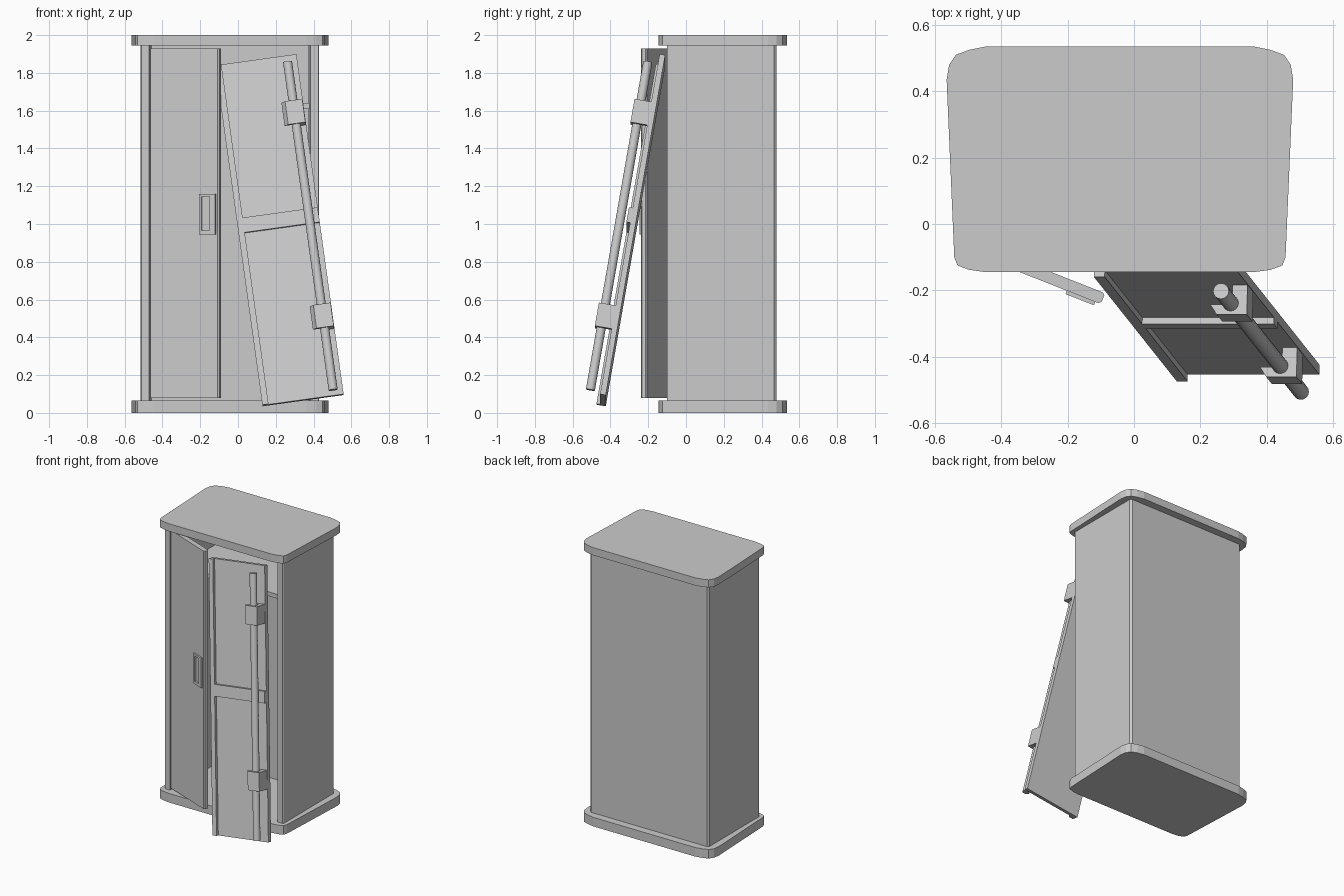
import bpy, bmesh, math
from mathutils import Matrix, Vector

if "Cube" in bpy.data.objects:
    bpy.data.objects.remove(bpy.data.objects["Cube"])

CX = -0.0425  # cabinet centre line


def prism(name, pts, z0, z1, mat=None):
    """Extrude a 2D outline from z0 to z1, then place it with a matrix."""
    bm = bmesh.new()
    f = bm.faces.new([bm.verts.new((x, y, z0)) for x, y in pts])
    r = bmesh.ops.extrude_face_region(bm, geom=[f])
    vs = [v for v in r["geom"] if isinstance(v, bmesh.types.BMVert)]
    bmesh.ops.translate(bm, verts=vs, vec=(0, 0, z1 - z0))
    if mat:
        bm.transform(mat)
    bmesh.ops.recalc_face_normals(bm, faces=bm.faces)
    me = bpy.data.meshes.new(name)
    bm.to_mesh(me)
    bm.free()
    ob = bpy.data.objects.new(name, me)
    bpy.context.collection.objects.link(ob)
    return ob


def box(name, x0, x1, y0, y1, z0, z1, mat=None):
    return prism(name, [(x0, y0), (x1, y0), (x1, y1), (x0, y1)], z0, z1, mat)


def mirrored(half):
    """Close a right-hand half outline by mirroring it about the centre line."""
    return [(CX + x, y) for x, y in half] + [(CX - x, y) for x, y in reversed(half)]


def frame(origin, a, b, c):
    """Matrix with local axes a, b, c at the origin."""
    m = Matrix((a, b, c)).transposed().to_4x4()
    m.translation = origin
    return m


# base and top plates, wider at the back with softened corners
plate = [(.405, .535), (.455, .525), (.495, .51), (.515, .48), (.5225, .435),
         (.4995, -.10), (.49, -.125), (.455, -.138), (.405, -.145)]
prism("base_plate", mirrored(plate), 0, .065)
prism("top_plate", mirrored(plate), 1.945, 2)

# hollow body, open at the front
body = [(.4125, .43), (.4275, -.10), (.4675, -.10), (.4725, -.092), (.4725, .467), (.46, .48)]
prism("body_shell", mirrored(body), .06, 1.95)
box("shelf", CX - .42, CX + .42, 0, .44, 1.61, 1.64)

# left door, ajar: local x along the door, y outward, z up
t = math.radians(-21.5)
out = Vector((math.sin(t), -math.cos(t), 0))
left = frame(Vector((-.45, -.066, 0)), Vector((math.cos(t), math.sin(t), 0)), out, Vector((0, 0, 1)))
prism("left_door", [(0, 0), (.383, 0), (.39, .006), (.39, .027), (.382, .035), (0, .035)], .08, 1.93, left)

# recessed handle frame on the left door
for name, x0, x1, z0, z1 in (("handle_left", .28, .294, .945, 1.16), ("handle_right", .34, .372, .945, 1.16),
                             ("handle_bottom", .294, .34, .945, .965), ("handle_top", .294, .34, 1.145, 1.16)):
    box(name, x0, x1, .03, .046, z0, z1, left)

# detached door leaning on the opening: local x across, y outward, z up the door
w = Vector((.43, 0, .0597)).normalized()
u = Vector((-.25, .315, 1.80)).normalized()
lean = frame(Vector((.13, -.425, .035)), w, w.cross(u), u)
box("leaning_door", 0, .434, 0, .03, 0, 1.844, lean)
box("leaning_door_edge_rail", 0, .033, .028, .05, 0, 1.844, lean)
box("leaning_door_middle_rail", .033, .434, .028, .05, .93, 1.01, lean)

# locking rod and its two guides
circle = [(.382 + .024 * math.cos(i * math.pi / 8), .086 + .024 * math.sin(i * math.pi / 8)) for i in range(16)]
rod = prism("locking_rod", circle, .02, 1.80, lean)
for p in rod.data.polygons:
    p.use_smooth = len(p.vertices) == 4
rod.data.set_sharp_from_angle(angle=math.radians(40))
guide = [(.32, .09), (.34, .12), (.432, .12), (.432, .028), (.387, .028), (.387, .09)]
for name, h in (("lower_rod_guide", .355), ("upper_rod_guide", 1.46)):
    prism(name, guide, h, h + .126, lean)

# centre the whole model on the origin (footprint is already nearly centred)
bpy.context.view_layer.update()
